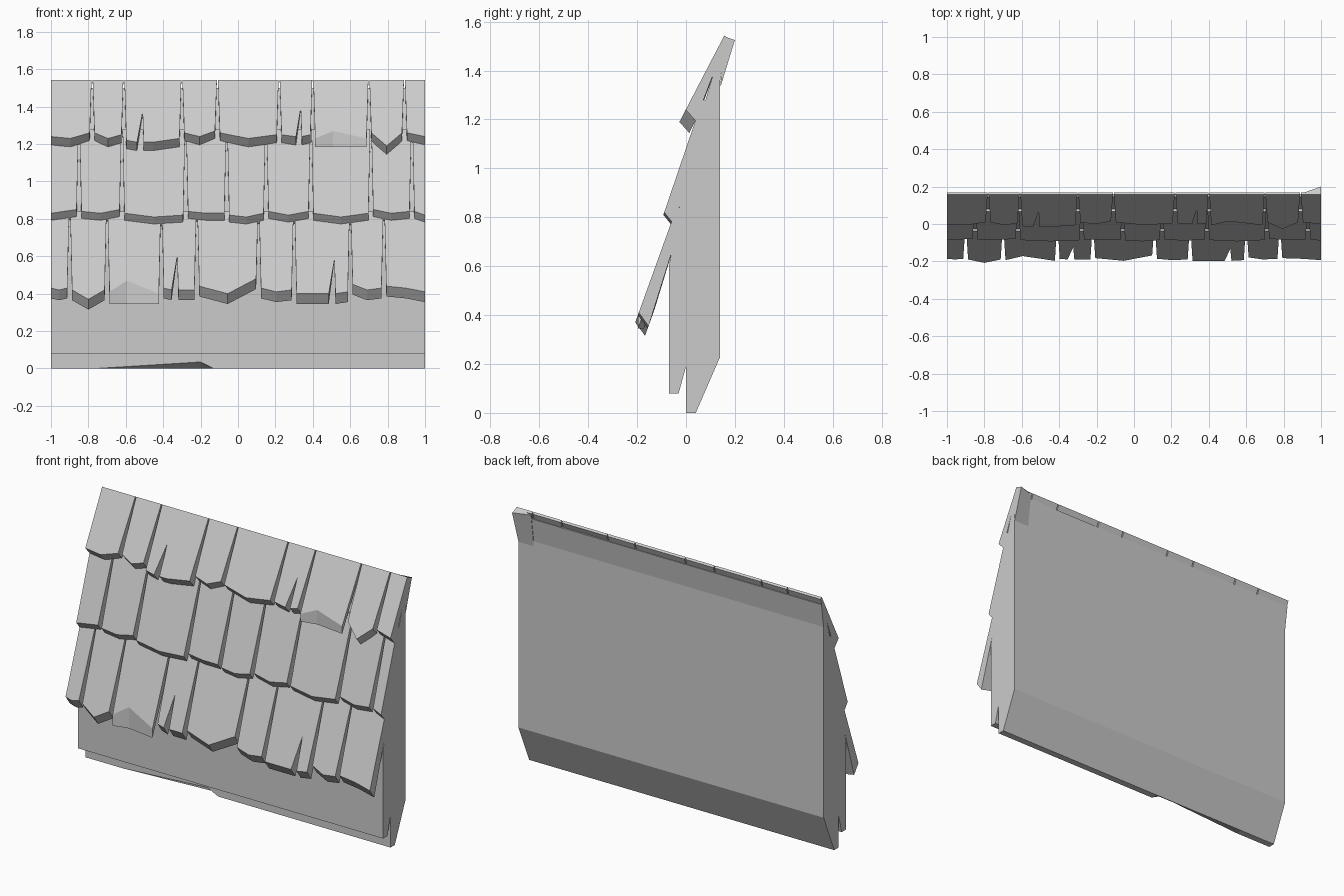
import bpy, bmesh

cube = bpy.data.objects.get("Cube")
if cube:
    bpy.data.objects.remove(cube, do_unlink=True)

# One plain grey for the whole piece
grey = bpy.data.materials.new("plain_grey")
grey.use_nodes = True
COLOUR = (0.6, 0.6, 0.6, 1)
grey.diffuse_color = COLOUR
grey.node_tree.nodes["Principled BSDF"].inputs["Base Color"].default_value = COLOUR


def finish(name, bm):
    """Turn a bmesh into a flat shaded object."""
    bmesh.ops.recalc_face_normals(bm, faces=bm.faces)
    mesh = bpy.data.meshes.new(name)
    bm.to_mesh(mesh)
    bm.free()
    mesh.materials.append(grey)
    obj = bpy.data.objects.new(name, mesh)
    bpy.context.collection.objects.link(obj)
    return obj


def bridge(name, rings):
    """Join matching closed rings of points and cap both ends."""
    bm = bmesh.new()
    loops = [[bm.verts.new(p) for p in ring] for ring in rings]
    for a, b in zip(loops, loops[1:]):
        for i in range(len(a)):
            j = (i + 1) % len(a)
            bm.faces.new((a[i], a[j], b[j], b[i]))
    bm.faces.new(loops[0])
    bm.faces.new(loops[-1])
    return finish(name, bm)


# Wall core: side profile (y, z) run along x, with a chipped front lower edge
profile = [(0.04, 0), (0.14, 0.23), (0.14, 1.36), (0.16, 1.5), (0.145, 1.5),
           (0.08, 1.28), (0.07, 1.2), (-0.02, 0.9), (-0.035, 0.78), (-0.07, 0.6),
           (-0.07, 0.08), (-0.03, 0.08), (0, 0.19)]
chips = [(-1, 0), (-0.76, 0), (-0.2, 0.035), (-0.13, 0), (1, 0)]
bridge("wall_core", [[(x, y, z) for y, z in profile + [(0, chip)]] for x, chip in chips])

# Raised back corner at the top of the left end
bridge("end_corner", [[(x, 0.155, 1.54), (x, back, 1.525), (x, 0.14, 1.33)]
                      for x, back in ((0.9, 0.165), (1, 0.2))])


def shingle(name, x0, x1, lips, row, notch=None, chip=False):
    """A tapered slab with an uneven lower lip and an optional V notch."""
    top, (ref_y, ref_z), slope, drop = row["top"], row["ref"], row["slope"], row["drop"]

    def front_y(z):
        return ref_y + (z - ref_z) * slope

    # Slabs nearly touch at the top and part toward the lip
    seam0, gap0 = (0, 0) if x0 == -1 else (0.003, 0.013)
    seam1, gap1 = (0, 0) if x1 == 1 else (0.003, 0.013)
    left, right = x0 + gap0, x1 - gap1
    middle = left + (right - left) * (0.35 if chip else 0.5)
    points = [(left, lips[0], "lip"), (middle, lips[1], "lip"), (right, lips[2], "lip")]
    if notch:
        nx, nz = notch
        points += [(nx - 0.02, lips[1], "lip"), (nx + 0.016, lips[1], "lip"),
                   (nx + 0.01, nz, "apex")]
        points.sort()
    points += [(x1 - seam1, top, "top"), (x0 + seam0, top, "top")]

    front, back = [], []
    for x, z, kind in points:
        y = front_y(z)
        front.append((x, y, z))
        if kind == "lip":
            low = min(lips) - drop if chip else z - drop
            back.append((x, y + (0 if chip else 0.04), low))
        else:
            back.append((x, y + (0.012 if row["ridge"] and kind == "top" else 0.035), z - 0.008))
    return bridge(name, [front, back])


# Seams and lip heights (hundredths, left / middle / right) of each course
courses = {
    "top_shingle": dict(
        top=1.543, ref=(0.155, 1.54), slope=0.52, drop=0.045, ridge=True,
        seams=[-0.78, -0.61, -0.3, -0.11, 0.22, 0.4, 0.7, 0.89],
        lips=[(124, 123, 126), (126, 123, 125), (122, 121, 123), (126, 124, 127),
              (126, 123, 125), (125, 124, 125), (123, 127, 123), (126, 119, 126),
              (126, 125, 124)],
        notches={2: (-0.52, 1.37), 5: (0.325, 1.39)}, chip=6),
    "middle_shingle": dict(
        top=1.28, ref=(0.04, 1.2), slope=0.34, drop=0.05, ridge=False,
        seams=[-0.85, -0.62, -0.28, -0.06, 0.15, 0.39, 0.71, 0.93],
        lips=[(83, 84, 85), (84, 83, 85), (83, 81, 82), (84, 83, 83),
              (82, 81, 83), (84, 82, 84), (83, 81, 83), (85, 83, 84),
              (84, 83, 82)],
        notches={}, chip=None),
    "bottom_shingle": dict(
        top=0.84, ref=(-0.06, 0.78), slope=0.36, drop=0.055, ridge=False,
        seams=[-0.9, -0.7, -0.41, -0.22, 0.11, 0.3, 0.6, 0.78],
        lips=[(43, 42, 43), (42, 37, 42), (41, 47, 40), (43, 42, 42),
              (44, 40, 48), (43, 41, 42), (40, 40, 41), (45, 42, 43),
              (44, 43, 41)],
        notches={3: (-0.335, 0.6), 6: (0.505, 0.58)}, chip=2),
}

for name, row in courses.items():
    edges = [-1] + row["seams"] + [1]
    for i, (x0, x1) in enumerate(zip(edges, edges[1:])):
        shingle(f"{name}_{i + 1}", x0, x1, [h / 100 for h in row["lips"][i]], row,
                row["notches"].get(i), i == row["chip"])
